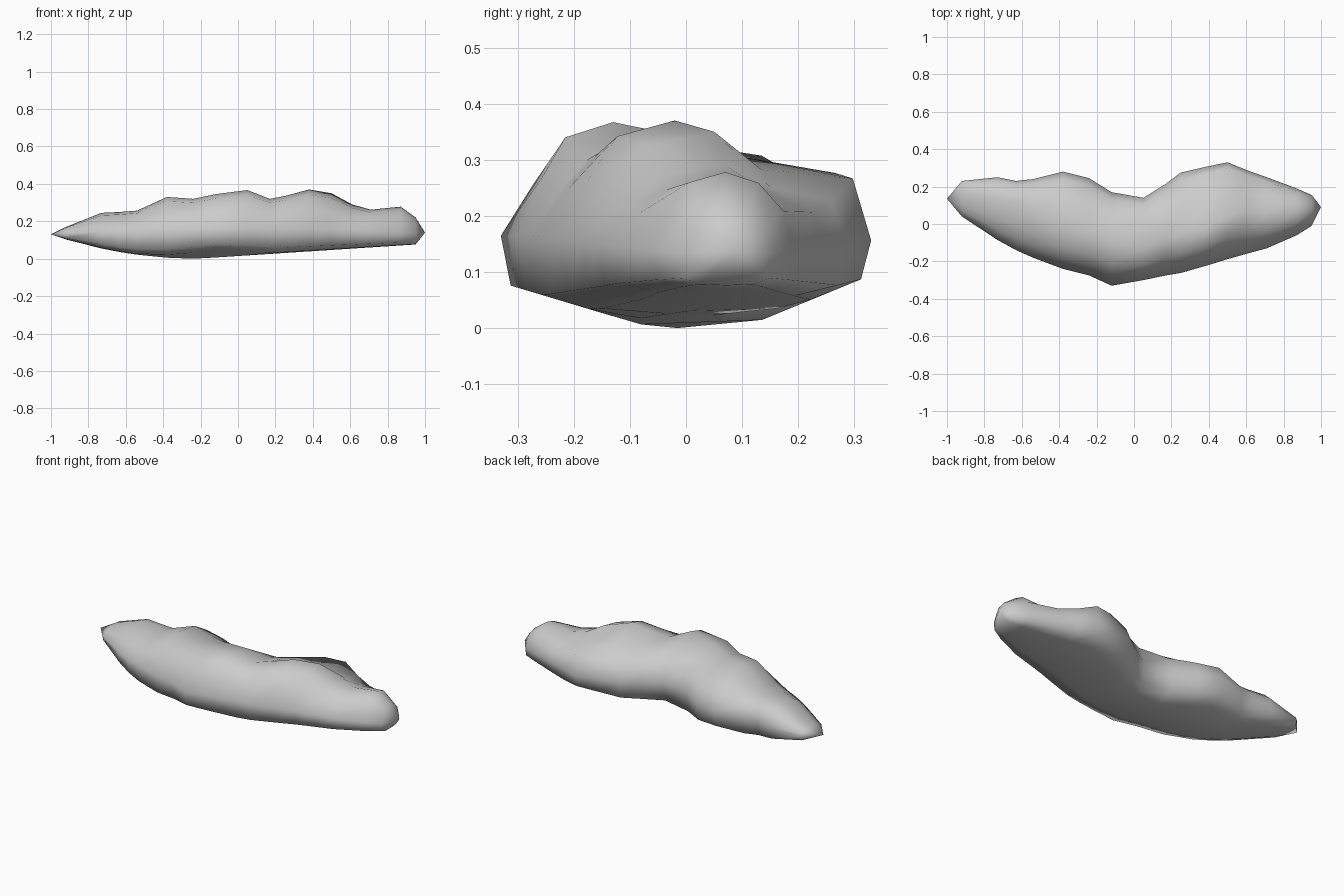
import bpy, bmesh, math

if "Cube" in bpy.data.objects:
    bpy.data.objects.remove(bpy.data.objects["Cube"])

# Stations along the rock: x, front y, back y, top z, top y
stations = [
    (-0.92, 0.04, 0.23, 0.17, 0.17),
    (-0.73, -0.085, 0.25, 0.245, 0.14),
    (-0.63, -0.14, 0.23, 0.25, 0.12),
    (-0.54, -0.18, 0.24, 0.257, 0.07),
    (-0.38, -0.24, 0.28, 0.33, -0.01),
    (-0.24, -0.275, 0.245, 0.32, -0.05),
    (-0.12, -0.33, 0.17, 0.345, -0.1),
    (0.05, -0.3, 0.14, 0.367, -0.13),
    (0.17, -0.275, 0.215, 0.32, -0.08),
    (0.25, -0.262, 0.275, 0.335, -0.05),
    (0.38, -0.225, 0.305, 0.37, -0.02),
    (0.5, -0.188, 0.33, 0.35, 0.05),
    (0.61, -0.157, 0.285, 0.29, 0.07),
    (0.71, -0.13, 0.25, 0.262, 0.06),
    (0.87, -0.06, 0.19, 0.278, 0.07),
    (0.95, -0.01, 0.155, 0.22, 0.07),
]


def section(bm, x, yf, yb, zt, yt):
    """Ring with a domed top above a broad, shallow underside."""
    zs = 0.165 - 0.035 * x * x                      # height of the widest line
    d = x + 0.22                                    # distance from lowest point
    zb = 0.21 * d * d if d < 0 else 0.065 * d
    lobe = math.exp(-((x - 0.48) / 0.2) ** 2)       # stepped shelf on the back lobe
    ym = (yf + yb) / 2
    pts = []
    for i in range(7):                              # over the top, front to back
        a = math.pi * i / 6
        c, s = abs(math.cos(a)), math.sin(a)
        if i == 1:
            c *= 0.87
        elif i == 4:
            c, s = c * (1 - 0.4 * lobe), s * (1 - 0.25 * lobe)
        elif i == 5:
            c, s = c * (1 + 0.02 * lobe), s * (1 + 0.14 * lobe)
        pts.append((yt + ((yf if i < 3 else yb) - yt) * c, zs + (zt - zs) * s))
    for k in (0.93, 0.58, 0, -0.58, -0.93):         # underside, back to front
        y = ym + (yb - ym) * k
        floor = max(0, 0.41 * (y - 0.1), -0.3 * (y + 0.06))
        z = max(zb + 0.3 * (zs - zb) * k ** 4, floor)
        pts.append((y, min(z, zs - 0.01)))
    return [bm.verts.new((x, y, z)) for y, z in pts]


# Rock body lofted through the stations
bm = bmesh.new()
rings = [section(bm, *s) for s in stations]
n = len(rings[0])
for a, b in zip(rings, rings[1:]):
    for i in range(n):
        j = (i + 1) % n
        bm.faces.new((a[i], a[j], b[j], b[i]))

# Pointed ends
for ring, tip in ((rings[0], (-1, 0.135, 0.13)), (rings[-1], (1, 0.09, 0.14))):
    v = bm.verts.new(tip)
    for i in range(n):
        bm.faces.new((ring[i], ring[(i + 1) % n], v))

bmesh.ops.recalc_face_normals(bm, faces=bm.faces)
for f in bm.faces:
    f.smooth = True
mesh = bpy.data.meshes.new("rock")
bm.to_mesh(mesh)
bm.free()
rock = bpy.data.objects.new("rock", mesh)
bpy.context.collection.objects.link(rock)
